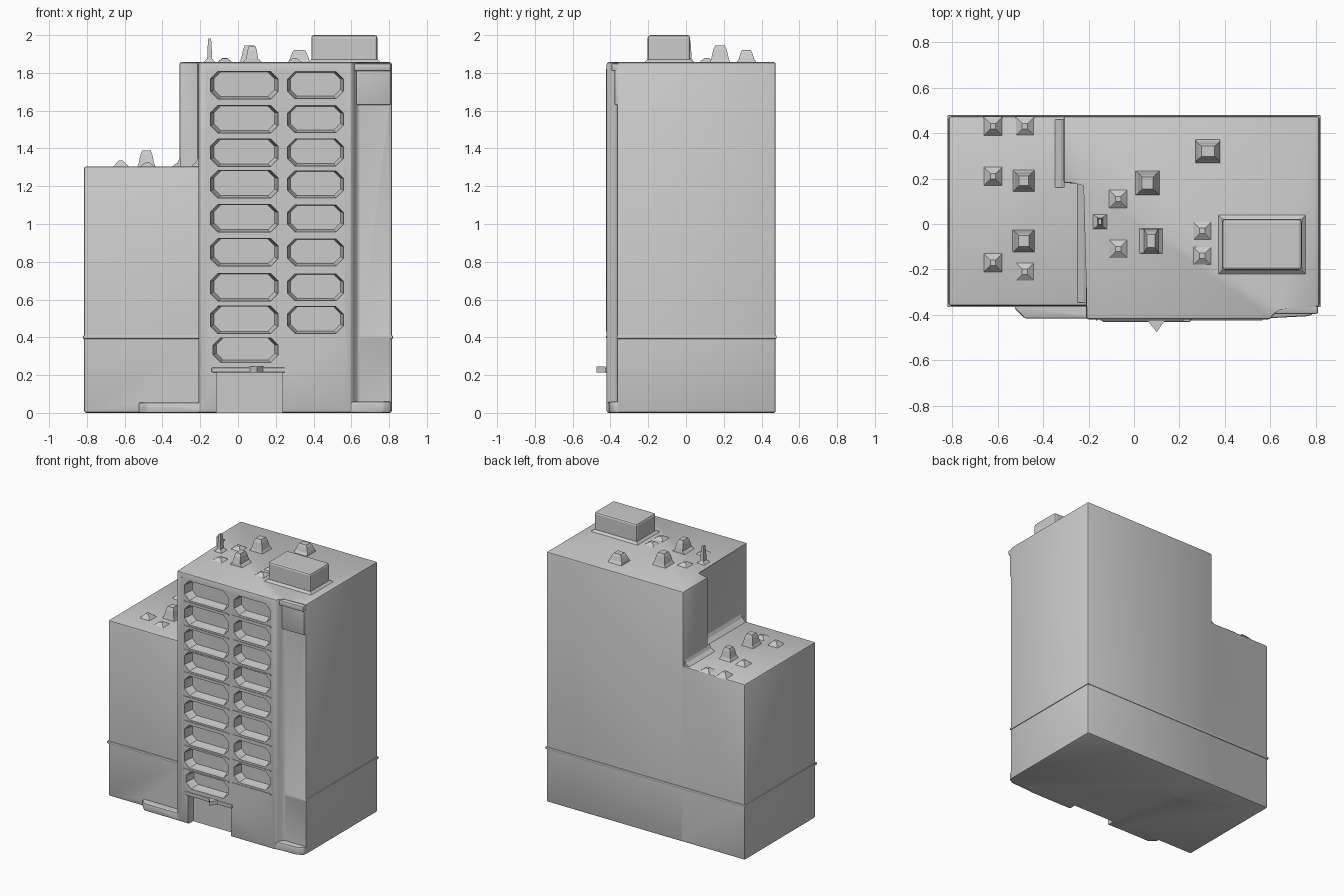
import bpy, bmesh

if "Cube" in bpy.data.objects:
    bpy.data.objects.remove(bpy.data.objects["Cube"])


def make(name, bm):
    bmesh.ops.recalc_face_normals(bm, faces=bm.faces[:])
    me = bpy.data.meshes.new(name)
    bm.to_mesh(me)
    bm.free()
    ob = bpy.data.objects.new(name, me)
    bpy.context.collection.objects.link(ob)
    return ob


def loft(bm, rings):
    """Closed solid through equal-length rings of points."""
    vs = [[bm.verts.new(p) for p in r] for r in rings]
    n = len(vs[0])
    for a, b in zip(vs, vs[1:]):
        for i in range(n):
            j = (i + 1) % n
            bm.faces.new((a[i], a[j], b[j], b[i]))
    bm.faces.new(vs[0])
    bm.faces.new(vs[-1])


def prism(name, poly, z0, z1, bevel=0.0):
    bm = bmesh.new()
    loft(bm, [[(x, y, z) for x, y in poly] for z in (z0, z1)])
    if bevel:
        bmesh.ops.bevel(bm, geom=bm.edges[:], offset=bevel, segments=2,
                        profile=0.5, affect='EDGES')
    return make(name, bm)


def rect(x0, x1, y0, y1):
    return [(x0, y0), (x1, y0), (x1, y1), (x0, y1)]


def boolean(target, other, op):
    m = target.modifiers.new(op, 'BOOLEAN')
    m.operation, m.solver, m.object = op, 'EXACT', other
    other.hide_render = True
    bpy.context.view_layer.objects.active = target
    bpy.ops.object.modifier_apply(modifier=m.name)
    bpy.data.objects.remove(other)


# tower with stepped left rear corner and recessed right front corner
body = prism("building_body",
             [(-.21, -.42), (.60, -.42), (.635, -.365), (.815, -.365),
              (.815, .475), (-.31, .475), (-.31, .18), (-.21, .18)],
             0, 1.857, .012)

# lower left wing, plinths, corner panel and string courses
for p in (
    prism("left_wing", rect(-.815, 0, -.36, .474), .0005, 1.305, .012),
    prism("left_plinth", [(-.525, -.34), (-.525, -.37), (-.48, -.415), (-.15, -.415),
                          (-.15, -.34)], .001, .055, .006),
    prism("right_plinth", [(.58, -.30), (.58, -.415), (.77, -.405), (.81, -.38),
                           (.81, -.30)], .001, .06, .008),
    prism("corner_panel", rect(.62, .81, -.379, -.3), 1.63, 1.82, .008),
    prism("corner_cap", rect(.58, .81, -.395, -.3), 1.81, 1.85, .008),
    prism("string_course", rect(-.82, .82, -.366, .479), .392, .41, .004),
):
    boolean(body, p, 'UNION')


# recessed balcony openings: chamfered outlines narrowing inward
def opening(bm, x0, x1, zc, h):
    cx, w = (x0 + x1) / 2, (x1 - x0) / 2

    def ring(y, s, dz):
        c = .04
        pts = [(-w + c, -h), (w - c, -h), (w, -h + c), (w, h - c),
               (w - c, h), (-w + c, h), (-w, h - c), (-w, -h + c)]
        return [(cx + px * s, y, zc + pz * s + dz) for px, pz in pts]
    loft(bm, [ring(-.45, 1, 0), ring(-.405, .98, 0), ring(-.355, .88, .005)])


rows = [1.735, 1.555, 1.378, 1.21, 1.03, .85, .665, .492]
bm = bmesh.new()
for z in rows:
    opening(bm, -.148, .215, z, .074)
    opening(bm, .26, .56, z, .072)
opening(bm, -.135, .215, .333, .066)
boolean(body, make("balcony_cutter", bm), 'DIFFERENCE')

# entrance recess
boolean(body, prism("entrance_cutter", rect(-.115, .235, -.6, -.36), -.1, .215), 'DIFFERENCE')

for ob in bpy.context.selected_objects:
    ob.select_set(False)
body.select_set(True)
bpy.context.view_layer.objects.active = body
bpy.ops.object.shade_smooth_by_angle(angle=0.6)

# thin slab edges between floors and side trim of the balcony grid
bm = bmesh.new()
for z in [r - .089 for r in rows]:
    for x0, x1 in ((-.15, .22), (.25, .565)):
        loft(bm, [[(x, y, zz) for x, y in rect(x0, x1, -.424, -.415)]
                  for zz in (z - .006, z + .004)])
loft(bm, [[(x, y, z) for x, y in rect(-.168, -.16, -.424, -.415)] for z in (.43, 1.82)])
make("balcony_trim", bm)

# entrance canopy with a small pointed lip
prism("entrance_canopy", rect(-.14, .25, -.43, -.40), .215, .24, .005)
prism("canopy_lip", [(.06, -.425), (.10, -.475), (.135, -.425)], .215, .245)

# rooftop plant room
prism("roof_plant_room", rect(.388, .738, -.203, .022), 1.85, 2.0, .014)
bm = bmesh.new()
loft(bm, [[(x, y, z) for x, y in rect(.388 - d, .738 + d, -.203 - d, .022 + d)]
          for z, d in ((1.852, .022), (1.872, .001))])
make("plant_room_skirt", bm)


# rooftop vents: flared foot, square stub
def vent(name, x, y, z, h, foot, rx, ry):
    bm = bmesh.new()
    prof = [(-.004, foot, foot), (.018, rx * 1.45, ry * 1.45), (h * .75, rx * 1.1, ry * 1.1),
            (h, rx * .8, ry * .8)]
    loft(bm, [[(px, py, z + dz) for px, py in rect(x - a, x + a, y - b, y + b)]
              for dz, a, b in prof])
    make(name, bm)


R, W = 1.857, 1.305
for i, v in enumerate([
    (.06, .18, R, .088, .055, .03, .032), (.075, -.075, R, .085, .055, .022, .036),
    (.325, .32, R, .065, .055, .035, .028), (-.15, .01, R, .125, .035, .009, .014),
    (-.485, .19, W, .085, .05, .026, .026), (-.485, -.075, W, .085, .05, .028, .03),
]):
    vent(f"roof_vent_{i}", *v)

# low mounds on the roofs
for i, (x, y, z, h) in enumerate([
    (-.07, .11, R, .022), (-.07, -.11, R, .02), (.30, -.03, R, .02), (.30, -.14, R, .02),
    (-.62, .21, W, .03), (-.62, .43, W, .03), (-.62, -.17, W, .03),
    (-.48, .43, W, .02), (-.48, -.21, W, .02),
]):
    bm = bmesh.new()
    loft(bm, [[(px, py, z + dz) for px, py in rect(x - a, x + a, y - a, y + a)]
              for dz, a in ((-.003, .043), (h, .012))])
    make(f"roof_mound_{i}", bm)

# cove where the tower rises from the wing roof
bm = bmesh.new()
loft(bm, [[(-.25, y, 1.303), (-.205, y, 1.303), (-.205, y, 1.365), (-.222, y, 1.33)]
          for y in (-.345, .185)])
loft(bm, [[(-.35, y, 1.303), (-.305, y, 1.303), (-.305, y, 1.355), (-.32, y, 1.325)]
          for y in (.16, .46)])
make("tower_foot_cove", bm)
